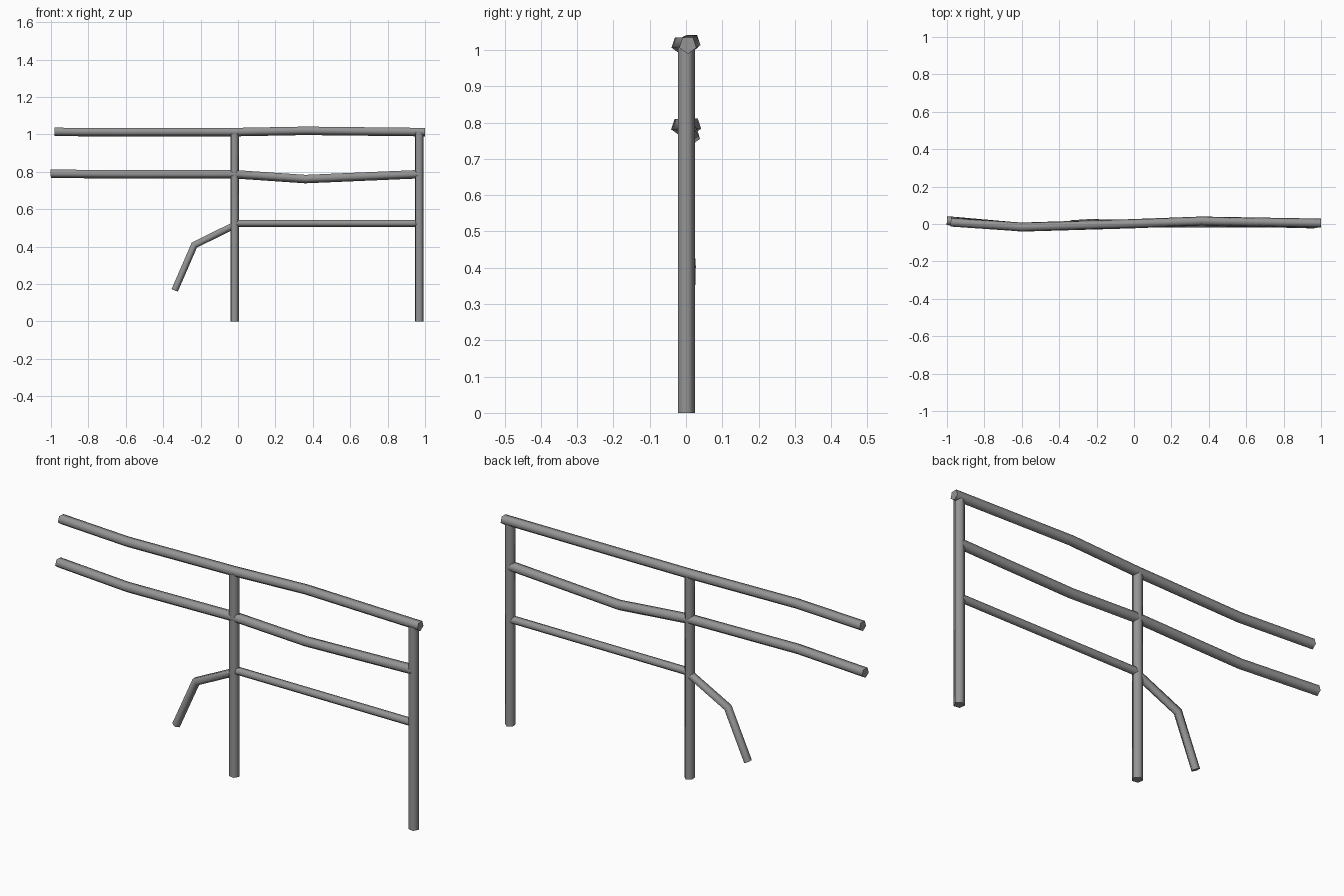
import bpy, bmesh, math
from mathutils import Vector

if "Cube" in bpy.data.objects:
    bpy.data.objects.remove(bpy.data.objects["Cube"])

# Dark grey metal
metal = bpy.data.materials.new("dark_metal")
metal.diffuse_color = (0.3, 0.3, 0.3, 1)
metal.use_nodes = True
metal.node_tree.nodes["Principled BSDF"].inputs["Base Color"].default_value = metal.diffuse_color


def tube(name, pts, r, start=-90, sides=5):
    """Sweep a low-sided ring along a path with mitred bends."""
    pts = [Vector(p) for p in pts]
    dirs = [(b - a).normalized() for a, b in zip(pts, pts[1:])]
    upright = abs(dirs[0].z) > 0.9
    side = Vector((1, 0, 0)) if upright else Vector((0, 1, 0))
    bm = bmesh.new()
    rings = []
    for i, p in enumerate(pts):
        d0, d1 = dirs[max(i - 1, 0)], dirs[min(i, len(dirs) - 1)]
        t = (d0 + d1).normalized()
        u = (side - t * side.dot(t)).normalized()
        v = t.cross(u)
        k = 1 / max(t.dot(d1), 0.5)
        ring = []
        for j in range(sides):
            a = math.radians(start + 360 * j / sides)
            ring.append(bm.verts.new(p + u * r * math.cos(a) + v * r * k * math.sin(a)))
        rings.append(ring)
    for a, b in zip(rings, rings[1:]):
        for j in range(sides):
            n = (j + 1) % sides
            bm.faces.new((a[j], a[n], b[n], b[j]))
    bm.faces.new(rings[0][::-1])
    bm.faces.new(rings[-1])
    bmesh.ops.recalc_face_normals(bm, faces=bm.faces)
    me = bpy.data.meshes.new(name)
    bm.to_mesh(me)
    bm.free()
    me.materials.append(metal)
    ob = bpy.data.objects.new(name, me)
    bpy.context.collection.objects.link(ob)
    bpy.ops.object.select_all(action='DESELECT')
    ob.select_set(True)
    bpy.context.view_layer.objects.active = ob
    bpy.ops.object.shade_smooth_by_angle(angle=math.radians(75))
    return ob


# Upright posts
for name, x in (("middle_post", -0.019), ("end_post", 0.968)):
    tube(name, [(x, 0, 0), (x, 0, 1.01)], 0.025, start=9)

# Bent top handrail and middle rail
tube("top_rail", [(-0.98, 0.01, 1.015), (-0.6, -0.016, 1.014), (-0.02, 0.002, 1.014),
                  (0.36, 0.016, 1.021), (1.0, 0.005, 1.014)], 0.025)
tube("middle_rail", [(-1.0, 0.018, 0.791), (-0.6, -0.017, 0.789), (-0.02, 0.0, 0.789),
                     (0.36, 0.015, 0.763), (0.965, 0.0, 0.789)], 0.025)

# Lower rail and its broken, drooping stub
tube("lower_rail", [(-0.02, 0, 0.525), (0.965, 0, 0.525)], 0.02)
tube("broken_rail", [(-0.015, 0, 0.518), (-0.235, 0.008, 0.409), (-0.34, 0.001, 0.167)],
     0.02, start=90)
